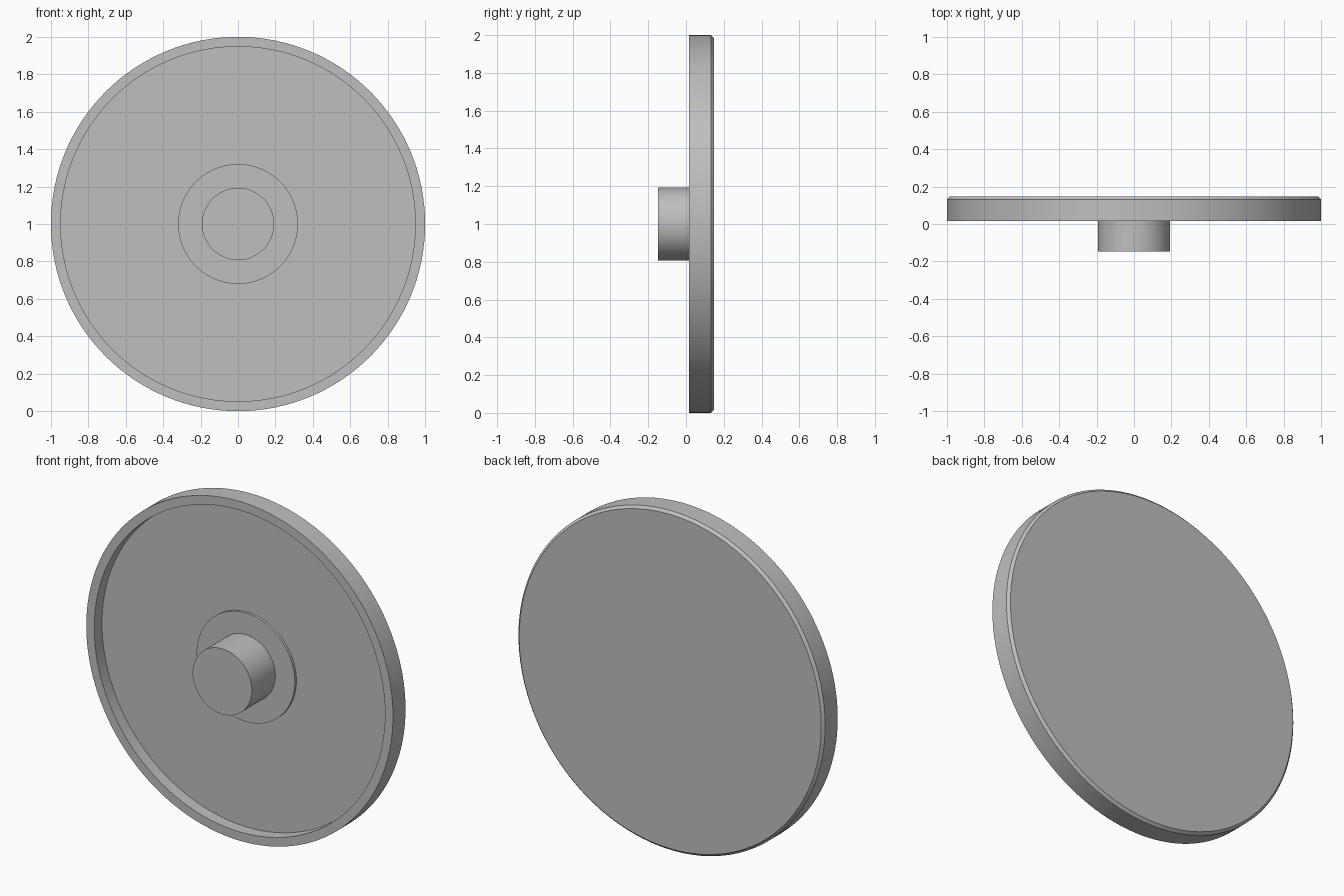
import bpy, bmesh, math
from mathutils import Vector

cube = bpy.data.objects.get("Cube")
if cube:
    bpy.data.objects.remove(cube, do_unlink=True)

# One plain grey for the whole model
grey = bpy.data.materials.new("plain grey")
grey.use_nodes = True
grey.diffuse_color = (0.52, 0.52, 0.52, 1)
grey.node_tree.nodes["Principled BSDF"].inputs["Base Color"].default_value = grey.diffuse_color

SEGMENTS = 128


def lathe(name, profile):
    """Revolve (radius, y) points about the y axis through z = 1."""
    bm = bmesh.new()
    verts = [bm.verts.new((r, y, 0)) for r, y in profile]
    edges = [bm.edges.new(pair) for pair in zip(verts, verts[1:])]
    bmesh.ops.spin(bm, geom=verts + edges, cent=(0, 0, 0), axis=(0, 1, 0),
                   angle=math.tau, steps=SEGMENTS, use_merge=False)
    bmesh.ops.remove_doubles(bm, verts=bm.verts, dist=0.0001)
    # Join the flat centre fans into single faces
    flat = [e for e in bm.edges if any(v.co.length < 1 and abs(v.co.x) + abs(v.co.z) < 1e-5
                                       for v in e.verts)]
    bmesh.ops.dissolve_edges(bm, edges=flat, use_verts=True)
    bmesh.ops.recalc_face_normals(bm, faces=bm.faces)
    bmesh.ops.translate(bm, verts=bm.verts, vec=Vector((0, 0, 1)))
    mesh = bpy.data.meshes.new(name)
    bm.to_mesh(mesh)
    bm.free()
    mesh.materials.append(grey)
    obj = bpy.data.objects.new(name, mesh)
    bpy.context.collection.objects.link(obj)
    bpy.ops.object.select_all(action="DESELECT")
    obj.select_set(True)
    bpy.context.view_layer.objects.active = obj
    bpy.ops.object.shade_smooth_by_angle(angle=math.radians(30))
    return obj


BACK, RIM, FLOOR, PAD, TIP = 0.147, 0.015, 0.087, 0.072, -0.147
BEVEL = 0.015

# Shallow dish: chamfered back edge, flat rim, recessed floor
lathe("dish", [(0, BACK), (1 - BEVEL, BACK), (1, BACK - BEVEL), (1, RIM),
               (0.948, RIM), (0.948, FLOOR), (0, FLOOR)])

# Low round pad on the floor, with the stub shaft rising from it
lathe("pad_and_shaft", [(0, FLOOR), (0.32, FLOOR), (0.32, PAD), (0.193, PAD),
                        (0.193, TIP), (0, TIP)])
